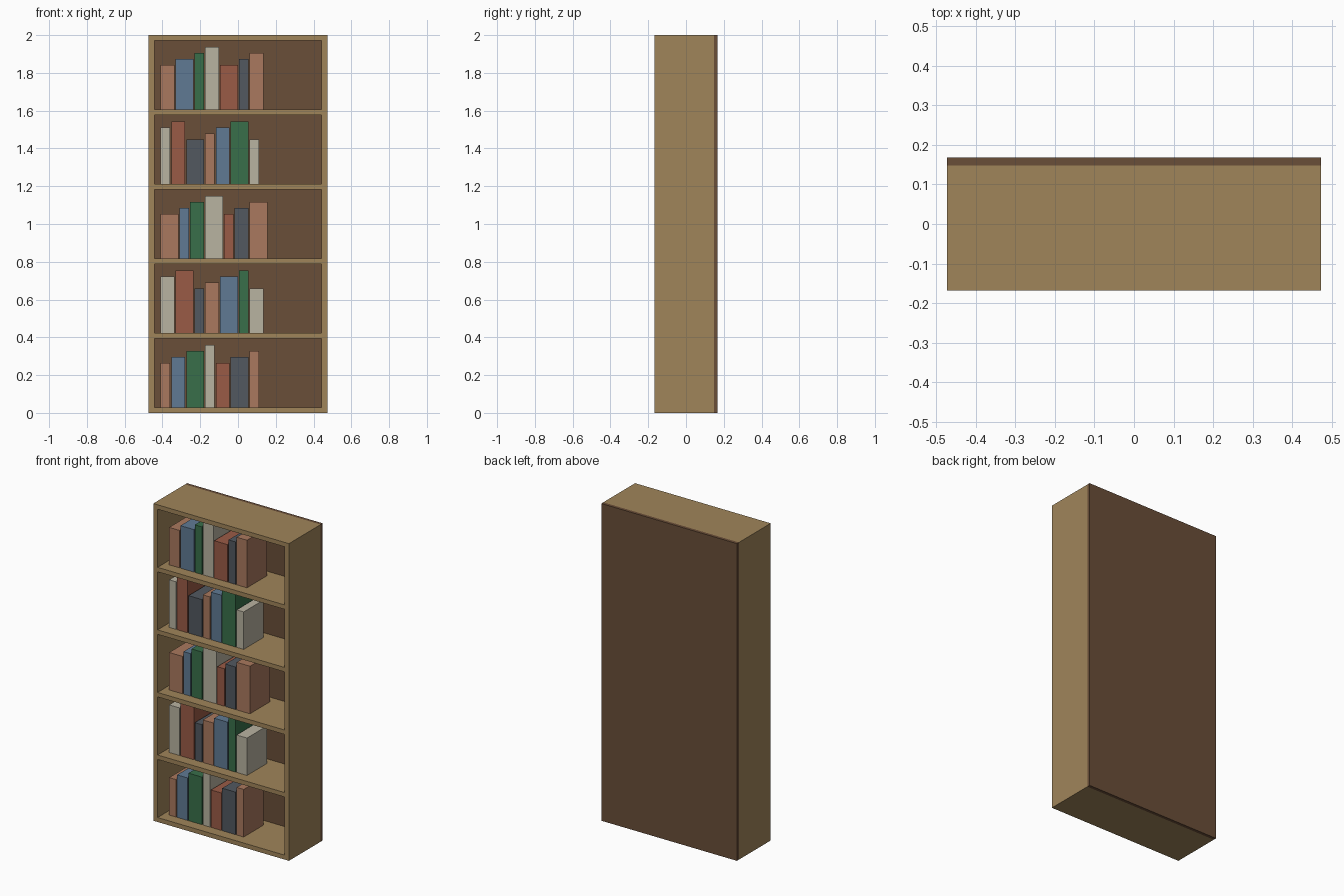
import bpy

cube = bpy.data.objects.get("Cube")
if cube:
    bpy.data.objects.remove(cube, do_unlink=True)


def material(name, hex_code):
    """Flat material from an sRGB hex code, stored as linear values."""
    srgb = [int(hex_code[i:i + 2], 16) / 255 for i in (0, 2, 4)]
    color = [c / 12.92 if c < 0.04 else ((c + 0.055) / 1.055) ** 2.4 for c in srgb] + [1]
    mat = bpy.data.materials.new(name)
    mat.use_nodes = True
    mat.diffuse_color = color
    mat.node_tree.nodes["Principled BSDF"].inputs["Base Color"].default_value = color
    return mat


def box(name, low, high, mat):
    """Axis-aligned box between two opposite corners."""
    center = [(a + b) / 2 for a, b in zip(low, high)]
    size = [b - a for a, b in zip(low, high)]
    bpy.ops.mesh.primitive_cube_add(size=1, location=center)
    obj = bpy.context.object
    obj.name = name
    obj.scale = size
    bpy.ops.object.transform_apply(location=False, rotation=False, scale=True)
    obj.data.materials.append(mat)
    return obj


wood = material("oak wood", "A0855A")
backing = material("dark backing wood", "6A4E38")
covers = [
    material("tan cover", "AA795E"),
    material("blue cover", "607A94"),
    material("green cover", "386F4A"),
    material("cream cover", "B9B3A1"),
    material("red cover", "9A5B46"),
    material("slate cover", "525860"),
]

WIDTH, DEPTH, HEIGHT = 0.473, 0.168, 2.0   # half width, half depth, full height
BOARD = 0.028                              # board thickness
INNER = WIDTH - 0.03                       # half width between the sides
BACK = 0.148                               # front face of the back panel
ROWS = 5
PITCH = (HEIGHT - BOARD) / ROWS

# Case: two sides, back panel, and horizontal boards
box("right_side", (-WIDTH, -DEPTH, 0), (-INNER, BACK, HEIGHT), wood)
box("left_side", (INNER, -DEPTH, 0), (WIDTH, BACK, HEIGHT), wood)
box("back_panel", (-WIDTH, BACK, 0), (WIDTH, DEPTH, HEIGHT), backing)
for row in range(ROWS + 1):
    name = {0: "bottom_board", ROWS: "top_board"}.get(row, f"shelf_{row}")
    z = row * PITCH
    box(name, (-INNER, -DEPTH, z), (INNER, BACK, z + BOARD), wood)

# Books: widths, heights and covers cycle along each row
book_widths = (0.0495, 0.0725, 0.0935)
book_heights = (0.236, 0.268, 0.3, 0.331)
GAP = 0.0066
for row in range(ROWS):
    x = -0.409
    z = row * PITCH + BOARD
    for i in range(7):
        width = book_widths[(row + i) % 3]
        height = book_heights[(2 * row + i) % 4]
        cover = covers[(3 * row + i) % 6]
        box(f"book_{row + 1}_{i + 1}", (x, -0.102, z), (x + width, 0.097, z + height), cover)
        x += width + GAP
